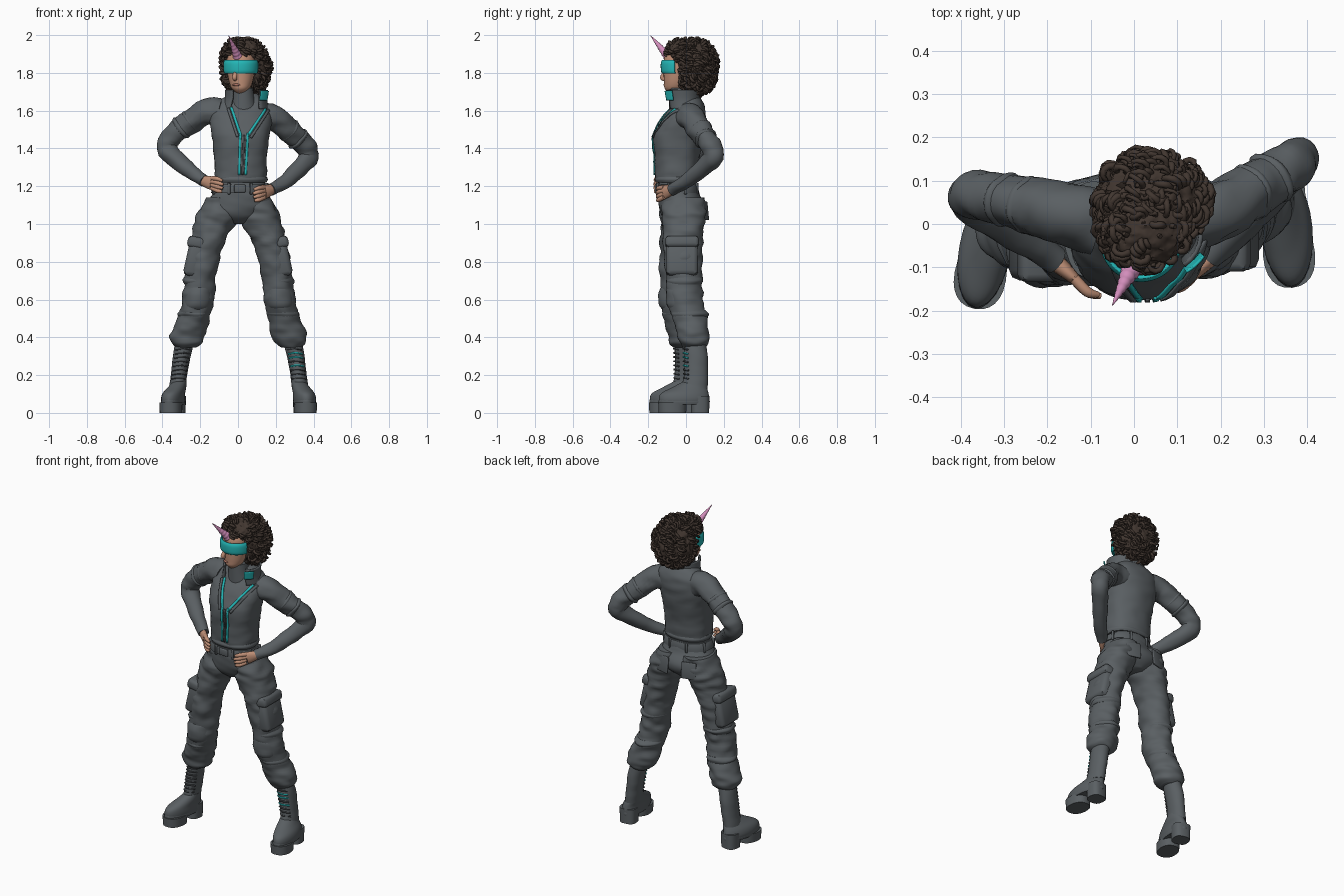
import bpy, bmesh, math, random
from mathutils import Vector, noise
from mathutils.bvhtree import BVHTree

random.seed(4)
if "Cube" in bpy.data.objects:
    bpy.data.objects.remove(bpy.data.objects["Cube"])

def material(name, *rgb):
    m = bpy.data.materials.new(name)
    m.use_nodes = True
    m.diffuse_color = (*rgb, 1)
    bsdf = next(n for n in m.node_tree.nodes if n.type == "BSDF_PRINCIPLED")
    bsdf.inputs["Base Color"].default_value = (*rgb, 1)
    return m

GREY = material("suit grey", .102, .115, .124)
DARK = material("dark lace", .06, .066, .072)
TEAL = material("teal trim", .018, .48, .48)
SKIN = material("skin", .53, .28, .185)
LIPS = material("lips", .4, .17, .125)
HAIR = material("brown hair", .053, .037, .029)
PINK = material("pink horn", .65, .27, .5)

def finish(name, bm, mat, thick=0):
    bmesh.ops.recalc_face_normals(bm, faces=bm.faces)
    me = bpy.data.meshes.new(name)
    bm.to_mesh(me)
    bm.free()
    me.materials.append(mat)
    me.shade_smooth()
    me.set_sharp_from_angle(angle=.8)
    ob = bpy.data.objects.new(name, me)
    bpy.context.collection.objects.link(ob)
    if thick:
        mod = ob.modifiers.new("thickness", "SOLIDIFY")
        mod.thickness, mod.offset = thick, 0
    return ob

def smooth(rows, sub):
    out = []
    for i in range(len(rows) - 1):
        quad = rows[max(i - 1, 0)], rows[i], rows[i + 1], rows[min(i + 2, len(rows) - 1)]
        for t in [k / sub for k in range(sub)]:
            out.append([.5 * (2*q + (r - p)*t + (2*p - 5*q + 4*r - s)*t*t + (3*q - p - 3*r + s)*t**3)
                        for p, q, r, s in zip(*quad)])
    return out + [list(rows[-1])]

def loft(name, rows, mat, n=24, along=False, sub=5, fold=0, square=2, arc=None, thick=.006):
    """Skin rings given as (x, y, z, rx, ry); 'along' turns each ring to face the path."""
    rows = smooth([(*r, r[3]) if len(r) == 4 else r for r in rows], sub)
    bm, rings, u, v = bmesh.new(), [], None, Vector((0, 1, 0))
    count = n + 1 if arc else n
    a0, a1 = [math.radians(a) for a in arc or (0, 360)]
    for i, (x, y, z, rx, ry) in enumerate(rows):
        c, ring = Vector((x, y, z)), []
        if along:
            t = (Vector(rows[min(i + 1, len(rows) - 1)][:3]) - Vector(rows[max(i - 1, 0)][:3])).normalized()
            u = (u - t * u.dot(t) if u else t.cross(Vector((0, 0, 1)))).normalized()
            v = u.cross(t)
        for k in range(count):
            a = a0 + (a1 - a0) * k / n
            ca, sa = [math.copysign(abs(w) ** (2 / square), w) for w in (math.cos(a), math.sin(a))]
            d = (u or Vector((1, 0, 0))) * rx * ca + v * ry * sa
            p = c + d
            ring.append(bm.verts.new(c + d * (1 + fold * noise.noise(Vector((p.x * 14, p.y * 12, p.z * 26))))))
        rings.append(ring)
    for r, s in zip(rings, rings[1:]):
        for k in range(n):
            m = (k + 1) % count
            bm.faces.new((r[k], r[m], s[m], s[k]))
    for cap in [] if arc else (rings[0], rings[-1]):
        bm.faces.new(cap)
    return finish(name, bm, mat, thick if arc else 0)

def box(name, loc, size, mat, rot=(0, 0, 0), bevel=.012):
    bm = bmesh.new()
    bmesh.ops.create_cube(bm, size=1)
    bmesh.ops.scale(bm, vec=size, verts=bm.verts)
    bmesh.ops.bevel(bm, geom=bm.edges[:], offset=bevel, segments=2, affect="EDGES", profile=.5)
    ob = finish(name, bm, mat)
    ob.location, ob.rotation_euler = loc, rot

# Jacket, turtleneck, collar
jacket = loft("jacket", [(.015, -.05, 1.225, .13, .108), (.015, -.05, 1.25, .138, .114), (.013, -.047, 1.35, .14, .12),
                         (.015, -.04, 1.46, .153, .133), (.015, -.012, 1.56, .165, .115), (.02, .01, 1.62, .15, .09),
                         (.025, .012, 1.66, .115, .07), (.03, 0, 1.69, .07, .055)], GREY, n=40, fold=.05, square=2.3)
loft("jacket_hem", [(.015, -.05, z, .14 + d, .113 + d) for z, d in ((1.22, -.004), (1.235, .003), (1.25, -.002))],
     GREY, n=40, square=2.3)
loft("turtleneck", [(.03, -.02, 1.6, .075, .07), (.028, -.03, 1.66, .06, .06), (.025, -.035, 1.72, .054, .055)], GREY)
loft("collar", [(.035, -.013, 1.61, .12, .088), (.042, -.018, 1.66, .108, .09), (.045, -.023, 1.71, .11, .095)],
     GREY, arc=(-50, 230), thick=.01)
loft("collar_tab", [(.046, -.02, 1.655, .122, .099), (.05, -.025, 1.705, .126, .104)], TEAL, n=8, arc=(-56, -28))

# Teal trim laid on the jacket front
tree = BVHTree.FromPolygons([v.co[:] for v in jacket.data.vertices], [p.vertices[:] for p in jacket.data.polygons])
def trim(name, a, b, width, lift=.004, mat=TEAL):
    a, b, back = Vector((a[0], 0, a[1])), Vector((b[0], 0, b[1])), Vector((0, 1, 0))
    side = (b - a).cross(back).normalized() * width / 2
    bm, last = bmesh.new(), None
    for k in range(17):
        hits = [tree.ray_cast(a.lerp(b, k / 16) + side * s - back, back)[0] for s in (-1, 1)]
        pair = [bm.verts.new(h - back * lift) for h in hits]
        if last:
            bm.faces.new((*last, pair[1], pair[0]))
        last = pair
    finish(name, bm, mat, .005)
trim("zip_tape_right", (.012, 1.48), (.006, 1.26), .012)
trim("zip_tape_left", (.052, 1.48), (.04, 1.26), .012)
trim("zip_teeth", (.032, 1.47), (.023, 1.26), .01, mat=DARK)
for side, top, low, out in (("right", (-.036, 1.618), (.014, 1.47), -.016), ("left", (.147, 1.61), (.05, 1.465), .017)):
    trim("lapel_trim_" + side, top, low, .013)
    trim("lapel_fold_" + side, (top[0] + out, top[1] - .005), (low[0] + out, low[1] - .008), .015, .007, GREY)

# Sleeves with rolled folds on each upper arm
loft("right_sleeve", [(-.09, .01, 1.585, .078), (-.17, .025, 1.59, .069), (-.27, .05, 1.53, .061), (-.345, .063, 1.47, .056),
                      (-.374, .063, 1.425, .054), (-.36, .045, 1.375, .051), (-.25, -.035, 1.275, .038),
                      (-.18, -.082, 1.228, .031)], GREY, along=True, fold=.18)
loft("left_sleeve", [(.11, .01, 1.565, .078), (.19, .03, 1.56, .069), (.28, .08, 1.485, .061), (.345, .125, 1.425, .056),
                     (.37, .143, 1.38, .054), (.362, .13, 1.335, .051), (.25, 0, 1.225, .038),
                     (.175, -.075, 1.182, .031)], GREY, along=True, fold=.18)
for i, (x, y, z) in enumerate(((-.25, .046, 1.545), (-.3, .056, 1.508), (.27, .075, 1.495), (.315, .104, 1.453))):
    step = Vector((-.013, .003, -.01) if x < 0 else (.011, .007, -.01))
    loft(f"sleeve_fold_{i + 1}", [(*(Vector((x, y, z)) + step * k), r) for k, r in ((-1, .054), (0, .065), (1, .054))],
         GREY, along=True, fold=.15)

# Hands resting on the belt
for side, wrist, knuckle, tip in (("right", (-.19, -.08, 1.23), (-.138, -.126, 1.216), (-.076, -.168, 1.198)),
                                  ("left", (.185, -.068, 1.185), (.14, -.115, 1.168), (.078, -.155, 1.15))):
    w, k, t = Vector(wrist), Vector(knuckle), Vector(tip)
    loft(side + "_palm", [(*w, .022, .025), (*w.lerp(k, .6), .018, .034), (*k, .014, .036)], SKIN, n=14, along=True)
    for i in range(4):
        off = Vector((0, 0, .019 * (i - 1.5)))
        mid = k.lerp(t, .5) + off * 1.1 - Vector((0, .01, 0))
        end = k.lerp(t, 1 - .08 * abs(i - 1.7)) + off
        loft(f"{side}_finger_{i + 1}", [(*(k + off * .9), .013), (*mid, .012), (*end, .007)], SKIN, n=8, along=True)

# Trouser seat and belt
loft("trouser_seat", [(.012, -.047, 1.235, .125, .098), (.012, -.04, 1.16, .15, .11), (.005, -.017, 1.09, .178, .126),
                      (.002, -.012, 1.04, .13, .112), (0, -.01, 1.0, .04, .07)], GREY, n=32, fold=.05, square=2.1)
loft("belt", [(.012, -.045, 1.165, .154, .112), (.012, -.046, 1.19, .15, .112), (.012, -.047, 1.212, .14, .107)],
     GREY, n=40, square=2.2, sub=2)
box("belt_buckle", (.01, -.158, 1.188), (.06, .014, .042), GREY, bevel=.005)
for i in range(8):
    a = math.radians(22 + 45 * i)
    box(f"belt_loop_{i + 1}", (.012 + .151 * math.cos(a), -.046 + .112 * math.sin(a), 1.187), (.014, .018, .06),
        GREY, (0, 0, a + math.pi / 2), .004)

LEG = [(.085, -.012, 1.14, .085, .11), (.11, -.014, 1.06, .104, .12), (.126, -.018, 1, .107, .114),
       (.163, -.025, .9, .09, .105), (.188, -.028, .8, .084, .1), (.204, -.025, .7, .081, .095), (.215, -.026, .61, .084, .095),
       (.238, -.006, .5, .083, .09), (.268, .012, .42, .093, .086), (.274, .016, .37, .082, .076), (.278, .016, .345, .05, .055)]
SHAFT = [(.28, .02, .4, .05, .055), (.302, .028, .3, .047, .062), (.316, .028, .2, .043, .062), (.326, .018, .13, .045, .07)]
for s, side in ((1, "left"), (-1, "right")):
    def place(rows):
        return [(s * x + .004, y + s * .025 * max(0, min(1, (1.1 - z) / .6)), z, rx, ry) for x, y, z, rx, ry in rows]
    loft(side + "_trouser_leg", place(LEG), GREY, n=36, sub=7, fold=.14)
    # Cargo pocket with flap, back pocket, padded knee
    y = -.033 + s * .012
    box(side + "_cargo_pocket", (s * .224, y, .815), (.1, .17, .19), GREY, (0, s * -.22, 0), .024)
    box(side + "_pocket_flap", (s * .214, y, .9), (.108, .178, .06), GREY, (0, s * -.22, 0), .018)
    box(side + "_back_pocket", (s * .09, .102, 1.07), (.09, .012, .1), GREY, (.1, 0, s * -.25), .005)
    loft(side + "_knee_pad", place([(.207, -.05, .68, .05, .05), (.212, -.05, .65, .07, .074), (.22, -.046, .57, .072, .076),
                                    (.226, -.03, .53, .05, .05)]), GREY, fold=.08)
    for i, (x, z) in enumerate(((.209, .7), (.233, .525))):
        loft(f"{side}_knee_seam_{i + 1}", place([(x + d * .2, -.022 + .014 * i, z - d, .086 - abs(d) / 2, .097 - abs(d) / 2)
                                               for d in (-.02, 0, .02)]), GREY, n=28, fold=.14)
    # Boots: shaft, foot, platform sole, heel block, laces
    loft(side + "_boot_shaft", place(SHAFT), GREY, fold=.06)
    foot = [loft(side + "_boot_foot", [(0, 0, .045, .056, .128), (0, 0, .075, .06, .134), (s * -.004, .005, .105, .056, .125),
                                       (s * -.016, .03, .135, .047, .092), (s * -.026, .052, .165, .036, .055)], GREY, n=28),
            loft(side + "_platform_sole", [(0, -.062, 0, .058, .073), (0, -.062, .055, .06, .076)], GREY, sub=1, square=2.3),
            loft(side + "_heel_block", [(0, .085, 0, .05, .048), (0, .085, .09, .052, .048)], GREY, sub=1, square=2.8),
            loft(side + "_welt", [(0, 0, z, .06 - d, .137 - d) for z, d in ((.05, .003), (.06, 0), (.07, .003))], GREY, sub=1)]
    for ob in foot:
        ob.location, ob.rotation_euler = (s * .348 + .004, -.035 + s * .025, 0), (0, 0, s * .14 - .04)
    for i in range(8):
        z = .18 + .022 * i
        x, y = s * (.319 - .15 * (z - .18)) + .004, -.037 + s * .025 - .015 * (z - .18)
        loft(f"{side}_lace_{i + 1}", [(x - .036, y + .026, z, .005), (x, y, z + .006, .005), (x + .036, y + .026, z, .005)],
             TEAL if s > 0 and i in (3, 5, 6) else DARK, n=6, along=True, sub=3)

# Head turned slightly to its right, visor, spiral horn
loft("head", [(.014, -.06, 1.692, .022, .028), (.014, -.058, 1.715, .046, .054), (.015, -.052, 1.745, .06, .064),
              (.015, -.044, 1.79, .07, .074), (.015, -.04, 1.84, .075, .078), (.015, -.034, 1.89, .071, .077),
              (.015, -.025, 1.94, .04, .045)], SKIN, n=32)
loft("nose", [(-.012, -.104, 1.815, .008), (-.016, -.119, 1.79, .012), (-.018, -.124, 1.772, .013), (-.014, -.11, 1.764, .008)],
     SKIN, n=12, along=True)
loft("lips", [(-.03, -.098, 1.736, .003), (-.009, -.112, 1.737, .007), (.014, -.113, 1.736, .003)], LIPS, n=10, along=True)
loft("visor", [(.016, -.04, 1.798, .083, .081), (.016, -.042, 1.812, .088, .086), (.016, -.042, 1.85, .089, .087),
               (.016, -.04, 1.867, .083, .082)], TEAL, n=32, arc=(-205, -12), thick=.009)
loft("horn", [(.004 - .054 * t, -.085 - .103 * t, 1.875 + .123 * t, .027 * (1 - t) * (1 + .06 * math.cos(t * 50)) + .001)
              for t in [i / 40 for i in range(41)]], PINK, n=16, along=True, sub=1)

# Hair: two rough masses covered with loose coiled curls
curls = bpy.data.curves.new("hair_curls", "CURVE")
curls.dimensions, curls.bevel_depth, curls.bevel_resolution, curls.use_fill_caps = "3D", .008, 1, True
curls.materials.append(HAIR)
bpy.context.collection.objects.link(bpy.data.objects.new("hair_curls", curls))
for name, centre, radii, count in (("hair_back", (.04, .056, 1.828), (.125, .104, .144), 190),
                                   ("hair_top", (.025, -.008, 1.908), (.1, .088, .072), 90)):
    bm = bmesh.new()
    bmesh.ops.create_icosphere(bm, subdivisions=5, radius=1)
    for v in bm.verts:
        d = v.co * (1 + .09 * noise.noise(v.co * 4) + .06 * noise.noise(v.co * 11))
        v.co = Vector(centre) + d * Vector(radii)
    finish(name, bm, HAIR)
    for i in range(count):
        d = Vector([random.gauss(0, 1) for _ in range(3)]).normalized()
        p = Vector(centre) + d * Vector(radii)
        if p.y < -.01 and p.z < 1.9 and (abs(p.x - .015) < .078 or p.y < -.05):
            continue
        down = Vector((random.uniform(-.7, .7), random.uniform(-.7, .7), -1))
        down = (down - d * down.dot(d)).normalized()
        turn, size, reach = random.uniform(0, 6), random.uniform(.007, .019), .0015 if p.y < -.03 else .0035
        spline = curls.splines.new("POLY")
        spline.points.add(17)
        for k, pt in enumerate(spline.points):
            a = turn + k * .7
            q = p + down * (k - 6) * reach + (d * math.cos(a) + d.cross(down) * math.sin(a)) * size
            pt.co, pt.radius = (*q.xy, min(q.z, 1.985), 1), 1.1 - .06 * abs(k - 7)
        spline.use_smooth = True
